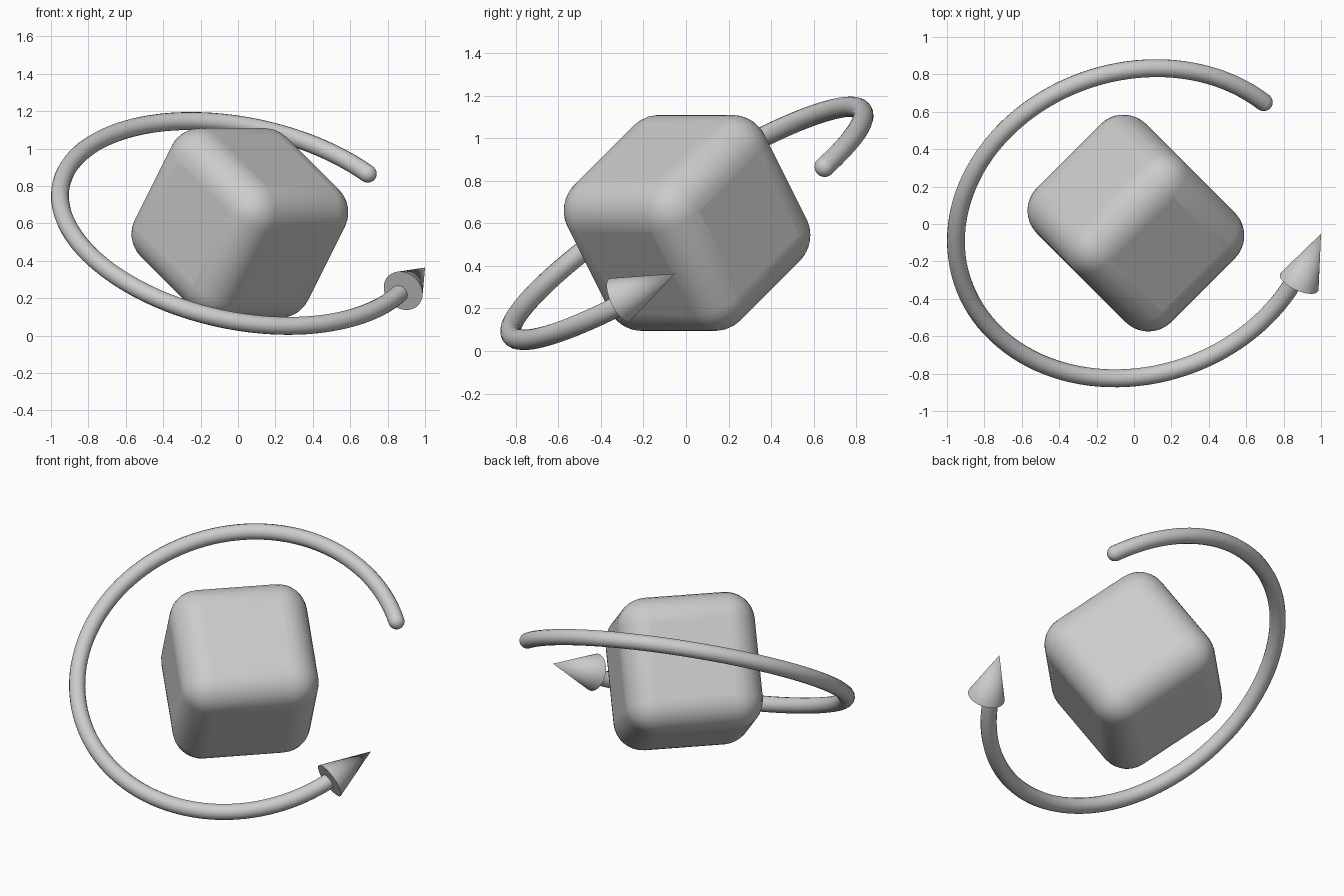
import bpy
from math import atan2, cos, sin, pi
from mathutils import Vector, Matrix

if "Cube" in bpy.data.objects:
    bpy.data.objects.remove(bpy.data.objects["Cube"])

CENTRE = Vector((0.01, 0.004, 0.6))
NORMAL = Vector((0.18, -0.53, 0.828)).normalized()
RING_R, TUBE_R = 0.978, 0.048
TAIL = Vector((0.697, 0.65, 0.872))
HEAD_BASE = Vector((0.883, -0.312, 0.24))
HEAD_TIP = Vector((1.0, -0.052, 0.364))


def smooth(obj, angle):
    bpy.ops.object.select_all(action='DESELECT')
    obj.select_set(True)
    bpy.context.view_layer.objects.active = obj
    bpy.ops.object.shade_smooth_by_angle(angle=angle)


# Rounded cube: one axis level, turned about it
bpy.ops.mesh.primitive_cube_add(size=0.828)
cube = bpy.context.object
cube.name = "rounded_cube"
a = Vector((1, 1, 0)).normalized()
b = Vector((1, -1, 2)).normalized()
c = a.cross(b)
cube.matrix_world = Matrix.Translation((0.01, 0.005, 0.602)) @ Matrix((a, b, c)).transposed().to_4x4()
bevel = cube.modifiers.new("round_edges", 'BEVEL')
bevel.width = 0.175
bevel.segments = 8
smooth(cube, pi / 3)

# Plane of the tilted ring
u = TAIL - CENTRE
u = (u - NORMAL * u.dot(NORMAL)).normalized()
v = NORMAL.cross(u)
rel = HEAD_BASE - CENTRE
end = atan2(rel.dot(v), rel.dot(u)) % (2 * pi) + 0.02

# Arrow shaft: round tail first, then the even arc
path = []
for i in range(9):
    t = pi / 2 * i / 8
    path.append((-TUBE_R * cos(t) / RING_R, max(sin(t), 0.01)))
path += [(end * i / 96, 1.0) for i in range(1, 97)]
curve = bpy.data.curves.new("arrow_shaft", 'CURVE')
curve.dimensions = '3D'
curve.bevel_depth = TUBE_R
curve.bevel_resolution = 6
curve.use_fill_caps = True
spline = curve.splines.new('POLY')
spline.points.add(len(path) - 1)
for point, (t, radius) in zip(spline.points, path):
    pos = CENTRE + RING_R * (u * cos(t) + v * sin(t))
    point.co = (*pos, 1)
    point.radius = radius
spline.use_smooth = True
shaft = bpy.data.objects.new("arrow_shaft", curve)
bpy.context.collection.objects.link(shaft)

# Arrow head
axis = HEAD_TIP - HEAD_BASE
bpy.ops.mesh.primitive_cone_add(vertices=48, radius1=0.112, radius2=0, depth=axis.length,
                                location=(HEAD_BASE + HEAD_TIP) / 2,
                                rotation=axis.to_track_quat('Z', 'Y').to_euler())
head = bpy.context.object
head.name = "arrow_head"
smooth(head, pi / 5)
